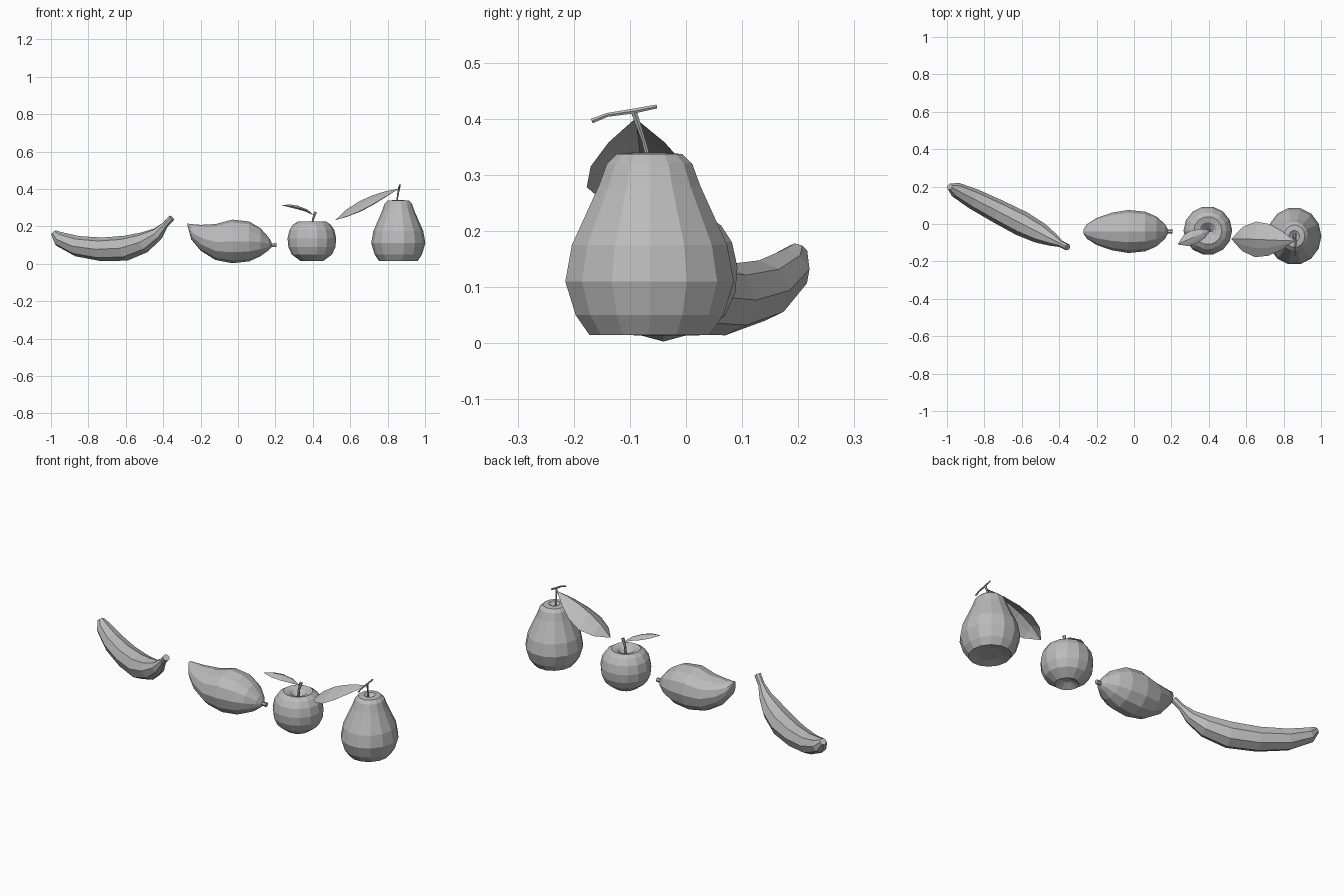
import bpy
import bmesh
from math import sin, cos, pi
from mathutils import Vector

if "Cube" in bpy.data.objects:
    bpy.data.objects.remove(bpy.data.objects["Cube"], do_unlink=True)

grey = bpy.data.materials.new("plain grey")
grey.use_nodes = True
grey.diffuse_color = (0.5, 0.5, 0.5, 1)
grey.node_tree.nodes["Principled BSDF"].inputs["Base Color"].default_value = (0.5, 0.5, 0.5, 1)


def loft(name, rings, closed=True):
    """Skin a list of vertex rings; closed rings get end caps."""
    bm = bmesh.new()
    rows = [[bm.verts.new(p) for p in ring] for ring in rings]
    n = len(rows[0])
    for a, b in zip(rows, rows[1:]):
        for i in range(n if closed else n - 1):
            j = (i + 1) % n
            bm.faces.new((a[i], a[j], b[j], b[i]))
    if closed:
        bm.faces.new(rows[0][::-1])
        bm.faces.new(rows[-1])
    bmesh.ops.remove_doubles(bm, verts=bm.verts, dist=0.0005)
    bmesh.ops.recalc_face_normals(bm, faces=bm.faces)
    mesh = bpy.data.meshes.new(name)
    bm.to_mesh(mesh)
    bm.free()
    mesh.materials.append(grey)
    obj = bpy.data.objects.new(name, mesh)
    bpy.context.collection.objects.link(obj)
    return obj


def tube(name, path, radii, sides, side_axis, wide=1.0):
    """Sweep a polygon along a path; side_axis is kept as the width direction."""
    pts = [Vector(p) for p in path]
    side = Vector(side_axis).normalized()
    rings = []
    for k, (p, r) in enumerate(zip(pts, radii)):
        tangent = (pts[min(k + 1, len(pts) - 1)] - pts[max(k - 1, 0)]).normalized()
        up = side.cross(tangent).normalized()
        rings.append([p + r * (wide * cos(a) * side + sin(a) * up)
                      for a in (2 * pi * i / sides for i in range(sides))])
    return loft(name, rings)


def turned(name, profile, centre, sides=14, squash=1.0):
    """Revolve a (radius, height) profile about a vertical axis."""
    cx, cy = centre
    return loft(name, [[(cx + squash * r * cos(a), cy + r * sin(a), z)
                        for a in (2 * pi * i / sides for i in range(sides))]
                       for r, z in profile])


def leaf(name, spine, widths, drop):
    """Folded leaf: raised midrib with both edges dropping away."""
    pts = [Vector(p) for p in spine]
    along = pts[-1] - pts[0]
    side = Vector((-along.y, along.x, 0)).normalized()
    rows = []
    for p, w in zip(pts, widths):
        rows.append([p + side * w * t - Vector((0, 0, drop * w * abs(t) ** 1.3))
                     for t in (-1, -0.5, 0, 0.5, 1)])
    return loft(name, rows, closed=False)


# Banana, curved in a vertical plane running diagonally
banana = [(-0.985, 0.165, 0.018), (-0.955, 0.132, 0.04), (-0.86, 0.094, 0.055),
          (-0.73, 0.077, 0.063), (-0.6, 0.083, 0.067), (-0.5, 0.115, 0.056),
          (-0.43, 0.16, 0.035), (-0.39, 0.207, 0.018), (-0.355, 0.245, 0.018)]
tube("banana", [(x, 0.2 - 0.515 * (x + 0.985), z) for x, z, r in banana],
     [r for x, z, r in banana], 8, (0.458, 0.889, 0))

# Mango, with bottom height, top height and half width at each station
mango = [(-0.27, 0.203, 0.215, 0.012), (-0.25, 0.13, 0.212, 0.04), (-0.2, 0.07, 0.208, 0.072),
         (-0.12, 0.02, 0.212, 0.1), (-0.03, 0.003, 0.236, 0.115), (0.06, 0.013, 0.226, 0.106),
         (0.12, 0.04, 0.19, 0.08), (0.165, 0.073, 0.14, 0.04), (0.18, 0.088, 0.112, 0.014)]
loft("mango", [[(x, -0.04 + w * cos(a), (lo + hi) / 2 + (hi - lo) / 2 * sin(a))
                for a in (2 * pi * (i + 0.5) / 12 + pi / 12 for i in range(12))]
               for x, lo, hi, w in mango])
tube("mango_stem", [(0.17, -0.04, 0.1), (0.205, -0.04, 0.1)], [0.01, 0.012], 6, (0, 1, 0))

# Apple with dimpled ends
turned("apple", [(0.02, 0.035), (0.06, 0.014), (0.108, 0.05), (0.126, 0.09), (0.13, 0.135),
                 (0.12, 0.18), (0.1, 0.21), (0.075, 0.226), (0.045, 0.218), (0.01, 0.185)],
       (0.395, -0.035))
tube("apple_stem", [(0.395, -0.035, 0.18), (0.4, -0.035, 0.235), (0.414, -0.035, 0.277)],
     [0.006, 0.006, 0.009], 6, (0, 1, 0))
leaf("apple_leaf", [(0.405, -0.035, 0.26), (0.37, -0.05, 0.29), (0.32, -0.07, 0.31),
                    (0.275, -0.09, 0.317), (0.235, -0.108, 0.313)],
     [0.002, 0.026, 0.038, 0.03, 0.002], 0.4)

# Pear with a recessed base
turned("pear", [(0.06, 0.025), (0.11, 0.015), (0.135, 0.05), (0.154, 0.11), (0.142, 0.175),
                (0.12, 0.222), (0.093, 0.28), (0.078, 0.32), (0.06, 0.337), (0.03, 0.34),
                (0.008, 0.325)], (0.857, -0.065), squash=0.94)
tube("pear_stem", [(0.85, -0.065, 0.32), (0.853, -0.075, 0.36), (0.862, -0.092, 0.41)],
     [0.005, 0.004, 0.006], 6, (1, 0, 0))
tube("pear_twig", [(0.86, -0.168, 0.396), (0.862, -0.14, 0.407), (0.864, -0.092, 0.414),
                   (0.866, -0.052, 0.422)], [0.005, 0.004, 0.005, 0.004], 6, (1, 0, 0))
leaf("pear_leaf", [(0.855, -0.09, 0.4), (0.79, -0.088, 0.388), (0.72, -0.085, 0.366),
                   (0.65, -0.082, 0.335), (0.58, -0.08, 0.29), (0.522, -0.08, 0.235)],
     [0.003, 0.05, 0.085, 0.095, 0.065, 0.002], 0.6)
